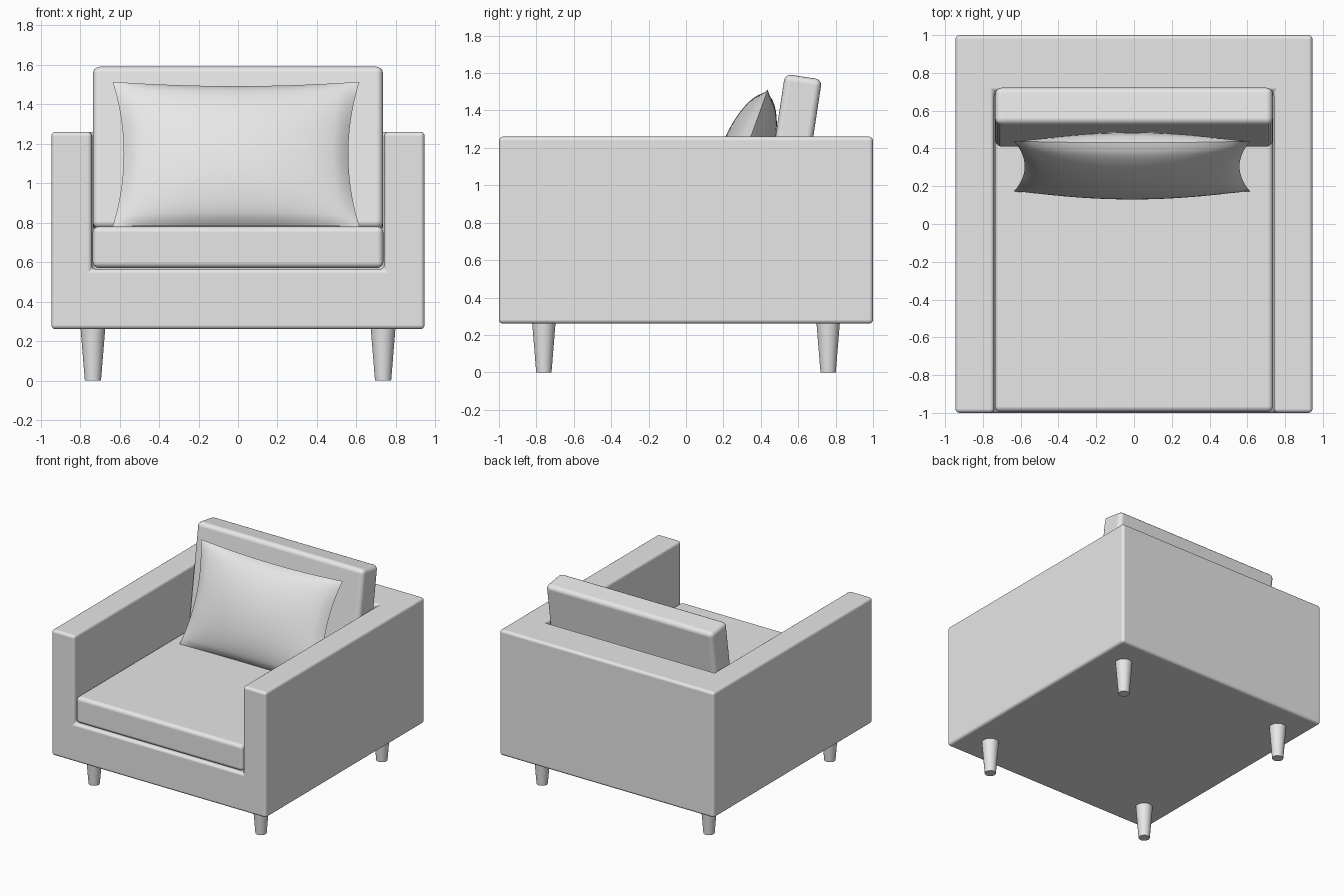
import bpy, bmesh
from math import radians
from mathutils import Vector

cube = bpy.data.objects.get("Cube")
if cube:
    bpy.data.objects.remove(cube, do_unlink=True)

GREY = (0.8, 0.8, 0.8, 1)
fabric = bpy.data.materials.new("light grey")
fabric.use_nodes = True
fabric.diffuse_color = GREY
fabric.node_tree.nodes["Principled BSDF"].inputs["Base Color"].default_value = GREY


def add_object(name, bm, location=(0, 0, 0), tilt=0):
    mesh = bpy.data.meshes.new(name)
    bmesh.ops.recalc_face_normals(bm, faces=bm.faces)
    bm.to_mesh(mesh)
    bm.free()
    mesh.materials.append(fabric)
    obj = bpy.data.objects.new(name, mesh)
    bpy.context.collection.objects.link(obj)
    obj.location = location
    obj.rotation_euler.x = radians(tilt)
    return obj


def box(size, center=(0, 0, 0)):
    bm = bmesh.new()
    bmesh.ops.create_cube(bm, size=1)
    bmesh.ops.scale(bm, vec=size, verts=bm.verts)
    bmesh.ops.translate(bm, vec=center, verts=bm.verts)
    return bm


def soften(obj, width):
    obj.data.polygons.foreach_set("use_smooth", [True] * len(obj.data.polygons))
    bevel = obj.modifiers.new("rounded edges", "BEVEL")
    bevel.width = width
    bevel.segments = 4
    bevel.limit_method = "ANGLE"
    bevel.harden_normals = True


def smooth_by_angle(obj, angle):
    bpy.ops.object.select_all(action="DESELECT")
    obj.select_set(True)
    bpy.context.view_layer.objects.active = obj
    bpy.ops.object.shade_smooth_by_angle(angle=radians(angle))


# Frame: a low base whose rim is raised into two arms and a back
BOTTOM, FLOOR, TOP = 0.26, 0.565, 1.26
INNER_X, INNER_Y = 0.74, 0.70
bm = box((1.89, 2, FLOOR - BOTTOM), (0, 0, (FLOOR + BOTTOM) / 2))
for point, normal in (((INNER_X, 0, 0), (1, 0, 0)),
                      ((-INNER_X, 0, 0), (1, 0, 0)),
                      ((0, INNER_Y, 0), (0, 1, 0))):
    bmesh.ops.bisect_plane(bm, geom=bm.verts[:] + bm.edges[:] + bm.faces[:],
                           plane_co=point, plane_no=normal)
bm.normal_update()
rim = []
for face in bm.faces:
    c = face.calc_center_median()
    if face.normal.z > 0.9 and (abs(c.x) > INNER_X or c.y > INNER_Y):
        rim.append(face)
raised = bmesh.ops.extrude_face_region(bm, geom=rim)["geom"]
bmesh.ops.delete(bm, geom=rim, context="FACES")
bmesh.ops.translate(bm, vec=(0, 0, TOP - FLOOR),
                    verts=[v for v in raised if isinstance(v, bmesh.types.BMVert)])
bmesh.ops.recalc_face_normals(bm, faces=bm.faces)
bmesh.ops.dissolve_limit(bm, angle_limit=radians(1), verts=bm.verts, edges=bm.edges)
soften(add_object("frame", bm), 0.022)

# Seat and leaning back cushion
soften(add_object("seat_cushion", box((1.472, 1.69, 0.21)), (0, -0.15, 0.675)), 0.03)
soften(add_object("back_cushion", box((1.47, 0.2, 0.83)), (0, 0.566, 1.17), -8.6), 0.035)


# Throw pillow: two puffed sheets joined at a pinched seam
def pillow_half(bm, depth):
    sheet = bmesh.ops.create_grid(bm, x_segments=30, y_segments=30, size=1)["verts"]
    for vert in sheet:
        u, v = vert.co.x, vert.co.y
        puff = max(0, (1 - u * u) * (1 - v * v)) ** 0.58
        pinch = 0.06 if v > 0 else 0.01
        vert.co = Vector((0.625 * u * (1 - 0.09 * (1 - v * v)),
                          depth * puff,
                          0.39 * v * (1 - pinch * (1 - u * u))))


bm = bmesh.new()
pillow_half(bm, -0.13)
pillow_half(bm, 0.145)
bmesh.ops.remove_doubles(bm, verts=bm.verts, dist=0.0005)
smooth_by_angle(add_object("throw_pillow", bm, (-0.01, 0.305, 1.147), -20), 40)

# Tapered legs
for side, x in (("right", -0.735), ("left", 0.735)):
    for end, y in (("front", -0.76), ("back", 0.76)):
        bm = bmesh.new()
        bmesh.ops.create_cone(bm, cap_ends=True, segments=32, radius1=0.041,
                              radius2=0.063, depth=0.27)
        leg = add_object(f"{end}_{side}_leg", bm, (x, y, 0.135))
        smooth_by_angle(leg, 30)
